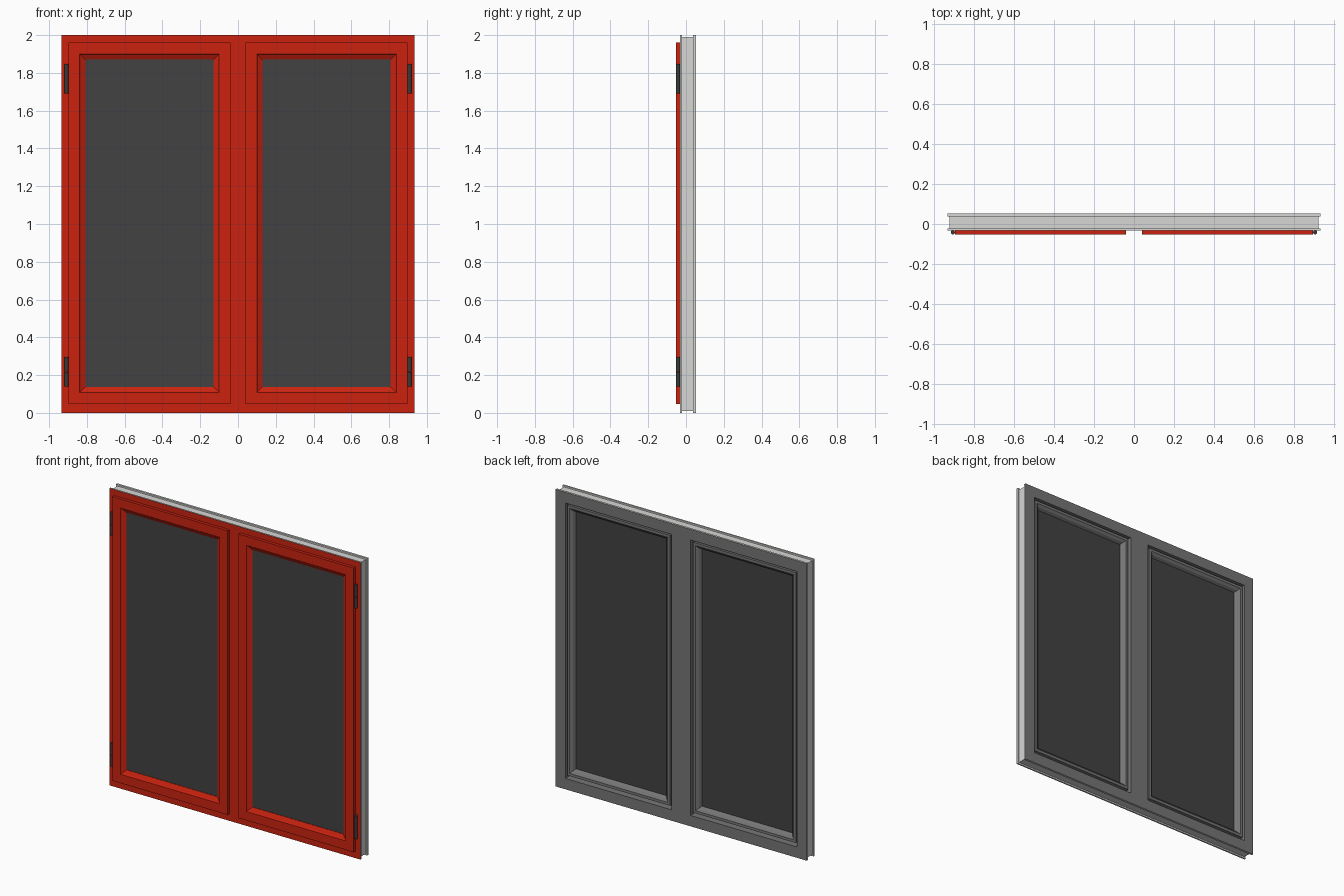
import bpy
import bmesh
from mathutils import Matrix, Vector

if "Cube" in bpy.data.objects:
    bpy.data.objects.remove(bpy.data.objects["Cube"], do_unlink=True)


def material(name, r, g, b):
    m = bpy.data.materials.new(name)
    m.use_nodes = True
    m.diffuse_color = (r, g, b, 1)
    m.node_tree.nodes["Principled BSDF"].inputs["Base Color"].default_value = (r, g, b, 1)
    return m


red = material("red paint", 0.6, 0.016, 0.005)
grey = material("mid grey", 0.18, 0.18, 0.18)
light = material("light grey", 0.68, 0.68, 0.67)
dark = material("dark glass", 0.055, 0.055, 0.055)
iron = material("hinge grey", 0.04, 0.045, 0.045)
PALETTE = [red, grey, light]
RED, GREY, LIGHT = range(3)


def finish(name, bm, mats):
    bmesh.ops.recalc_face_normals(bm, faces=bm.faces[:])
    mesh = bpy.data.meshes.new(name)
    bm.to_mesh(mesh)
    bm.free()
    for m in mats:
        mesh.materials.append(m)
    obj = bpy.data.objects.new(name, mesh)
    bpy.context.collection.objects.link(obj)
    return obj


def ring(name, x0, x1, z0, z1, profile):
    """Mitred rectangular frame; profile is (inset, y, colour of next strip)."""
    bm = bmesh.new()
    loops = [[bm.verts.new(p) for p in ((x0 + i, y, z0 + i), (x1 - i, y, z0 + i),
                                        (x1 - i, y, z1 - i), (x0 + i, y, z1 - i))]
             for i, y, _ in profile]
    for k, (_, _, colour) in enumerate(profile):
        a, b = loops[k], loops[(k + 1) % len(loops)]
        for j in range(4):
            n = (j + 1) % 4
            bm.faces.new((a[j], a[n], b[n], b[j])).material_index = colour
    return finish(name, bm, PALETTE)


def box(name, lo, hi, mats):
    bm = bmesh.new()
    lo, hi = Vector(lo), Vector(hi)
    bmesh.ops.create_cube(bm, size=1, matrix=Matrix.Translation((lo + hi) / 2)
                          @ Matrix.Diagonal((*(hi - lo), 1)))
    return finish(name, bm, mats)


# Fixed outer frame: red face, light grooved edge, grey back
FRONT, BACK, W = -0.033, 0.052, 0.935
ring("outer_frame", -W, W, 0, 2, [
    (0, FRONT, LIGHT), (0, -0.022, LIGHT), (0.01, -0.022, LIGHT),
    (0.01, 0.038, LIGHT), (0, 0.038, LIGHT), (0, BACK, GREY),
    (0.073, BACK, GREY), (0.073, FRONT, RED)])

# Centre post, red on the face only
post = box("centre_post", (-0.07, FRONT, 0.073), (0.07, BACK, 1.927), PALETTE)
for p in post.data.polygons:
    p.material_index = RED if p.normal.y < -0.5 else GREY

# Casement section: overlapping front lip, sloped beads on both sides
SASH = [
    (0, FRONT, RED), (0, -0.053, RED), (0.06, -0.053, RED),
    (0.065, -0.047, RED), (0.09, -0.033, RED), (0.09, -0.028, GREY),
    (0.09, 0.016, GREY), (0.08, 0.034, GREY), (0.064, 0.046, GREY),
    (0.046, 0.046, GREY), (0.046, 0.02, GREY), (0.036, 0.02, GREY),
    (0.036, FRONT, RED)]

for side, s in (("left", 1), ("right", -1)):
    x0, x1 = sorted((s * 0.04, s * 0.898))
    ring(side + "_casement", x0, x1, 0.048, 1.96, SASH)
    box(side + "_glass", (x0 + 0.088, -0.03, 0.136), (x1 - 0.088, 0.016, 1.872), [dark])

    # Two-knuckle hinges
    for level, z in (("lower", 0.217), ("upper", 1.77)):
        bm = bmesh.new()
        for dz in (-0.0395, 0.0395):
            bmesh.ops.create_cone(bm, cap_ends=True, segments=16, radius1=0.0105,
                                  radius2=0.0105, depth=0.077,
                                  matrix=Matrix.Translation((s * 0.908, -0.042, z + dz)))
        hinge = finish(side + "_" + level + "_hinge", bm, [iron])
        bpy.ops.object.select_all(action='DESELECT')
        hinge.select_set(True)
        bpy.context.view_layer.objects.active = hinge
        bpy.ops.object.shade_smooth_by_angle()
